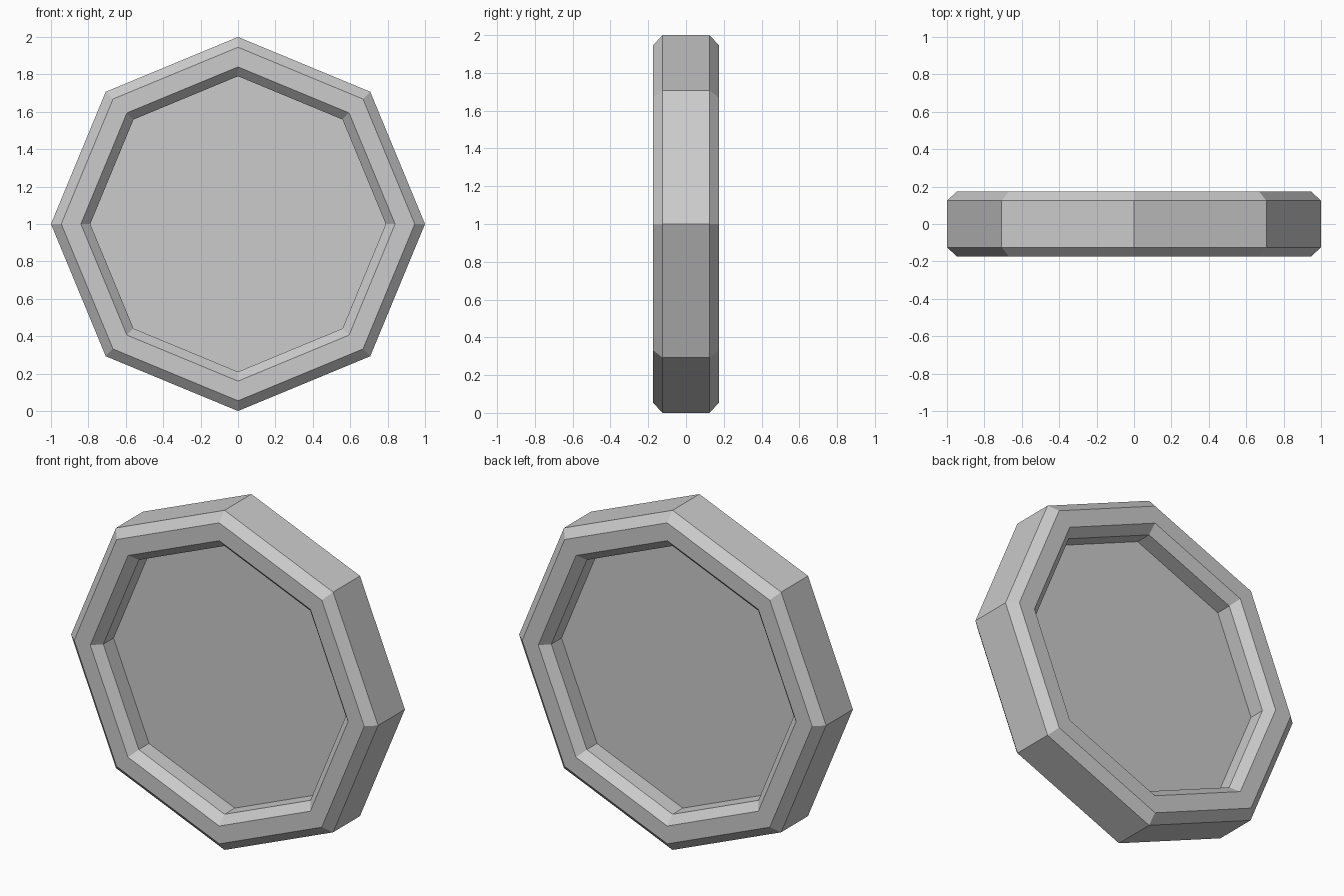
import bpy, bmesh
from math import cos, sin, tau

if "Cube" in bpy.data.objects:
    bpy.data.objects.remove(bpy.data.objects["Cube"])

SIDES = 8
CENTRE_Z = 1.0


def lathe(name, profile, closed):
    """Revolve (radius, y) points round the y axis with flat facets."""
    bm = bmesh.new()
    rings = [[bm.verts.new((r * cos(tau * i / SIDES), y, CENTRE_Z + r * sin(tau * i / SIDES)))
              for i in range(SIDES)] for r, y in profile]
    for a, b in zip(rings, rings[1:]):
        for i in range(SIDES):
            j = (i + 1) % SIDES
            bm.faces.new((a[i], a[j], b[j], b[i]))
    if closed:
        bm.faces.new(rings[0])
        bm.faces.new(rings[-1])
    bmesh.ops.recalc_face_normals(bm, faces=bm.faces)
    mesh = bpy.data.meshes.new(name)
    bm.to_mesh(mesh)
    bm.free()
    obj = bpy.data.objects.new(name, mesh)
    bpy.context.collection.objects.link(obj)
    return obj


# Front half of the section: recessed panel, wall, inner chamfer, rim, outer chamfer
front = [(0.79, -0.03), (0.79, -0.125), (0.84, -0.175), (0.945, -0.175), (1.0, -0.125)]
back = [(r, -y) for r, y in reversed(front)]

# One solid: bevelled octagonal rim with recessed panels on both faces
lathe("octagonal_wheel", front + back, closed=True)
